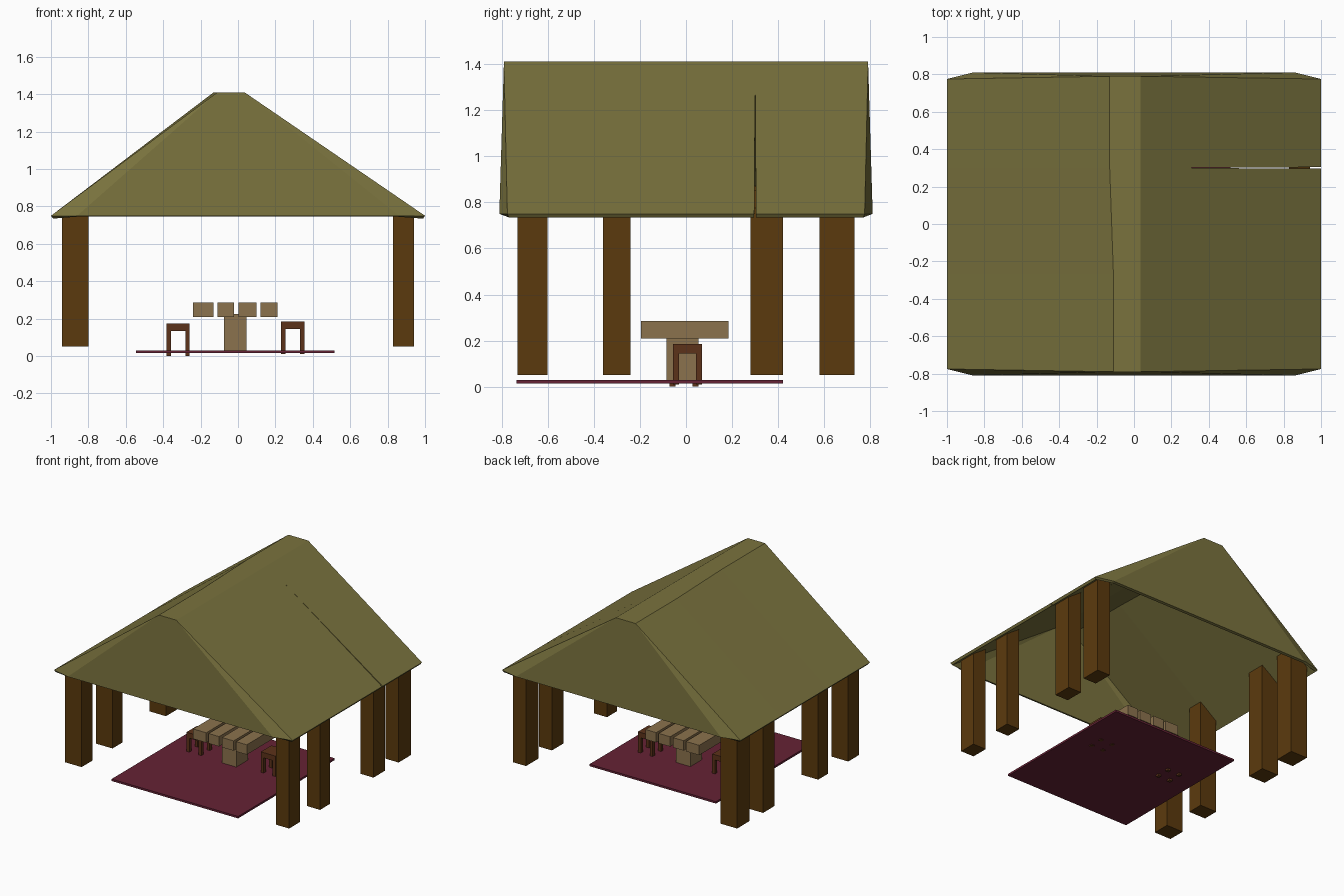
import bpy, bmesh

if "Cube" in bpy.data.objects:
    bpy.data.objects.remove(bpy.data.objects["Cube"])

def material(name, rgb):
    m = bpy.data.materials.new(name)
    m.diffuse_color = (*rgb, 1)
    m.use_nodes = True
    m.node_tree.nodes["Principled BSDF"].inputs["Base Color"].default_value = m.diffuse_color
    return m

THATCH = material("thatch", (0.195, 0.171, 0.048))
TIMBER = material("timber", (0.105, 0.042, 0.004))
PALE = material("pale_wood", (0.26, 0.17, 0.075))
RED = material("red_wood", (0.107, 0.032, 0.01))
CLOTH = material("cloth", (0.13, 0.016, 0.035))

def finish(name, bm, mat):
    bmesh.ops.recalc_face_normals(bm, faces=bm.faces)
    me = bpy.data.meshes.new(name)
    bm.to_mesh(me)
    bm.free()
    me.materials.append(mat)
    ob = bpy.data.objects.new(name, me)
    bpy.context.collection.objects.link(ob)
    return ob

def add_box(bm, x, y, z):
    """Box from (min, max) ranges on each axis."""
    verts = bmesh.ops.create_cube(bm, size=1)["verts"]
    for v in verts:
        v.co = [r[0] if c < 0 else r[1] for r, c in zip((x, y, z), v.co)]
    return verts

def box(name, x, y, z, mat):
    bm = bmesh.new()
    add_box(bm, x, y, z)
    return finish(name, bm, mat)

# Roof: open-bottomed shell with flat ridge, leaning gables and a narrow slit
SLOPE = 0.684
bm = bmesh.new()
V = lambda x, y, z: bm.verts.new((x, y, z))
ridge_l = [V(x, y, 1.41) for x, y in ((-.11, -.79), (-.11, -.27), (-.13, .3), (-.13, .79))]
ridge_r = [V(.035, y, 1.41) for y in (-.79, .3, .79)]
eave_l = [V(-1, y, .75) for y in (-.775, -.27, .3, .775)]
eave_r = [V(1, y, .75) for y in (-.775, .296, .304, .775)]
slit_tip = V(.15, .3, 1.41 - .115 * SLOPE)
bm.faces.new(ridge_l + ridge_r[::-1])
for i in range(3):
    bm.faces.new((ridge_l[i], ridge_l[i + 1], eave_l[i + 1], eave_l[i]))
bm.faces.new((ridge_r[0], eave_r[0], eave_r[1], slit_tip, ridge_r[1]))
bm.faces.new((ridge_r[1], slit_tip, eave_r[2], eave_r[3], ridge_r[2]))
for end, y in ((0, -.81), (-1, .81)):
    base_l, base_r = V(-.86, y, .75), V(.86, y, .75)
    bm.faces.new((base_l, base_r, ridge_r[end], ridge_l[end]))
    bm.faces.new((eave_l[end], base_l, ridge_l[end]))
    bm.faces.new((base_r, eave_r[end], ridge_r[end]))
roof = finish("roof", bm, THATCH)
shell = roof.modifiers.new("thickness", "SOLIDIFY")
shell.thickness = 0.02
shell.offset = -1

# Posts: four per side, tops cut to the roof slope
rows = ((-.73, -.60), (-.36, -.24), (.28, .42), (.58, .73))
for side, xr in (("left", (-.94, -.80)), ("right", (.83, .94))):
    for n, yr in enumerate(rows):
        bm = bmesh.new()
        for v in add_box(bm, xr, yr, (.05, .8)):
            if v.co.z > .5:
                v.co.z = .735 + (1 - abs(v.co.x)) * SLOPE
        finish(f"{side}_post_{n + 1}", bm, TIMBER)

# Rug
box("rug", (-.545, .515), (-.735, .42), (.015, .03), CLOTH)

# Table: four thick planks on a pedestal
for n, xr in enumerate(((-.24, -.13), (-.11, -.022), (.003, .10), (.12, .21))):
    box(f"table_plank_{n + 1}", xr, (-.195, .185), (.21, .285), PALE)
box("table_pedestal", (-.075, .045), (-.085, .055), (.02, .225), PALE)

# Stools: seat with four legs
def stool(name, x, y, z):
    bm = bmesh.new()
    add_box(bm, (x - .062, x + .062), (y - .063, y + .063), (z + .135, z + .175))
    for sx in (-1, 1):
        for sy in (-1, 1):
            lx, ly = x + sx * .05, y + sy * .05
            add_box(bm, (lx - .012, lx + .012), (ly - .013, ly + .013), (z, z + .135))
    finish(name, bm, RED)

stool("left_stool", -.32, -.008, 0)
stool("right_stool", .293, .006, .01)
